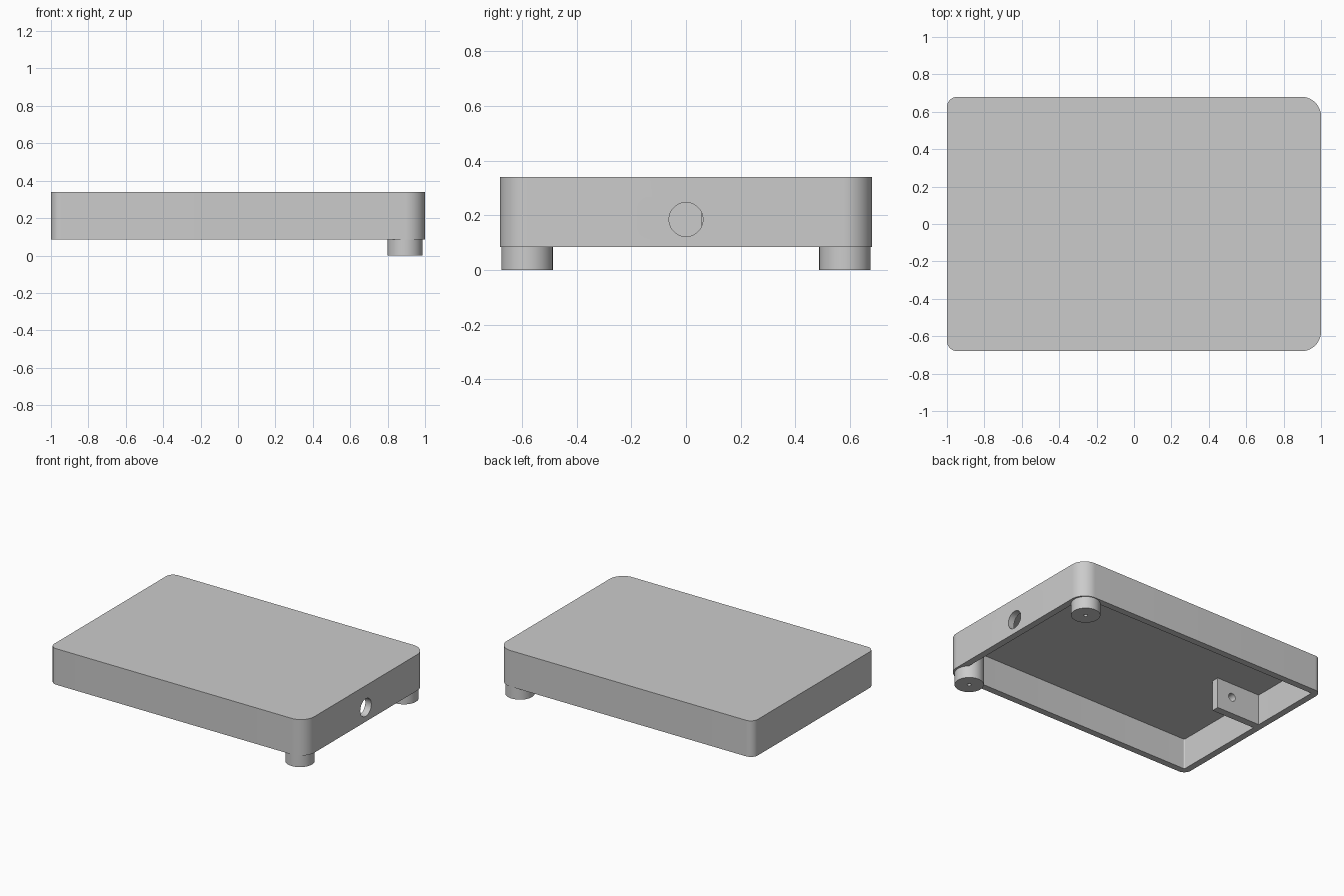
import bpy, math
from math import radians, cos, sin

cube = bpy.data.objects.get("Cube")
if cube:
    bpy.data.objects.remove(cube, do_unlink=True)

HALF_Y = 0.68
WALL = 0.047
BASE, CEILING, TOP = 0.085, 0.303, 0.34
BIG_R, SMALL_R = 0.105, 0.055
FOOT_X, FOOT_Y, FOOT_R = 0.892, 0.581, 0.094

grey = bpy.data.materials.new("plain grey")
grey.use_nodes = True
grey.diffuse_color = (0.6, 0.6, 0.6, 1)
grey.node_tree.nodes["Principled BSDF"].inputs["Base Color"].default_value = (0.6, 0.6, 0.6, 1)


def outline(inset):
    """Rounded rectangle, with wider corners on the +x end."""
    points = []
    for sx, sy, radius, start in ((1, 1, BIG_R, 0), (-1, 1, SMALL_R, 90),
                                  (-1, -1, SMALL_R, 180), (1, -1, BIG_R, 270)):
        cx, cy = sx * (1 - radius), sy * (HALF_Y - radius)
        for i in range(17):
            a = radians(start + 90 * i / 16)
            points.append((cx + (radius - inset) * cos(a), cy + (radius - inset) * sin(a)))
    return points


def prism(name, points, z0, z1):
    n = len(points)
    verts = [(x, y, z) for z in (z0, z1) for x, y in points]
    faces = [tuple(reversed(range(n))), tuple(range(n, 2 * n))]
    faces += [(i, (i + 1) % n, n + (i + 1) % n, n + i) for i in range(n)]
    mesh = bpy.data.meshes.new(name)
    mesh.from_pydata(verts, [], faces)
    mesh.materials.append(grey)
    obj = bpy.data.objects.new(name, mesh)
    bpy.context.collection.objects.link(obj)
    return obj


def cylinder(name, radius, depth, location, rotation=(0, 0, 0)):
    bpy.ops.mesh.primitive_cylinder_add(vertices=64, radius=radius, depth=depth,
                                        location=location, rotation=rotation)
    obj = bpy.context.object
    obj.name = name
    obj.data.materials.append(grey)
    return obj


def cut(target, cutter):
    """Subtract the cutter from the target, then remove it."""
    cutter.hide_render = True
    mod = target.modifiers.new("cut", 'BOOLEAN')
    mod.operation, mod.solver, mod.object = 'DIFFERENCE', 'EXACT', cutter
    select(target)
    bpy.ops.object.modifier_apply(modifier=mod.name)
    bpy.data.objects.remove(cutter, do_unlink=True)


def select(obj):
    bpy.ops.object.select_all(action='DESELECT')
    obj.select_set(True)
    bpy.context.view_layer.objects.active = obj


# Hollow tray, open underneath, with a round port in the +x wall
tray = prism("tray_shell", outline(0), BASE, TOP)
cut(tray, prism("pocket_cutter", outline(WALL), BASE - 0.1, CEILING))
cut(tray, cylinder("port_cutter", 0.062, 0.2, (1, 0, 0.185), (0, radians(90), 0)))

# Thin inner tab, running in from the -x wall, with a cross hole
x0, x1, y0, y1 = WALL / 2 - 1, -0.61, 0.056, 0.108
tab = prism("inner_tab", [(x0, y0), (x1, y0), (x1, y1), (x0, y1)], BASE, CEILING + 0.01)
cut(tab, cylinder("tab_hole_cutter", 0.028, 0.3, (-0.73, 0.08, 0.205), (radians(90), 0, 0)))

parts = [tray, tab]

# Feet under the wide corners, each a post up to the ceiling with a screw hole
for side, sign in (("front", -1), ("back", 1)):
    height = CEILING + 0.01
    foot = cylinder(side + "_foot", FOOT_R, height, (FOOT_X, sign * FOOT_Y, height / 2))
    cut(foot, cylinder("screw_cutter", 0.013, 0.4, (FOOT_X, sign * FOOT_Y, 0)))
    parts.append(foot)

for part in parts:
    select(part)
    bpy.ops.object.shade_smooth_by_angle(angle=radians(30))
